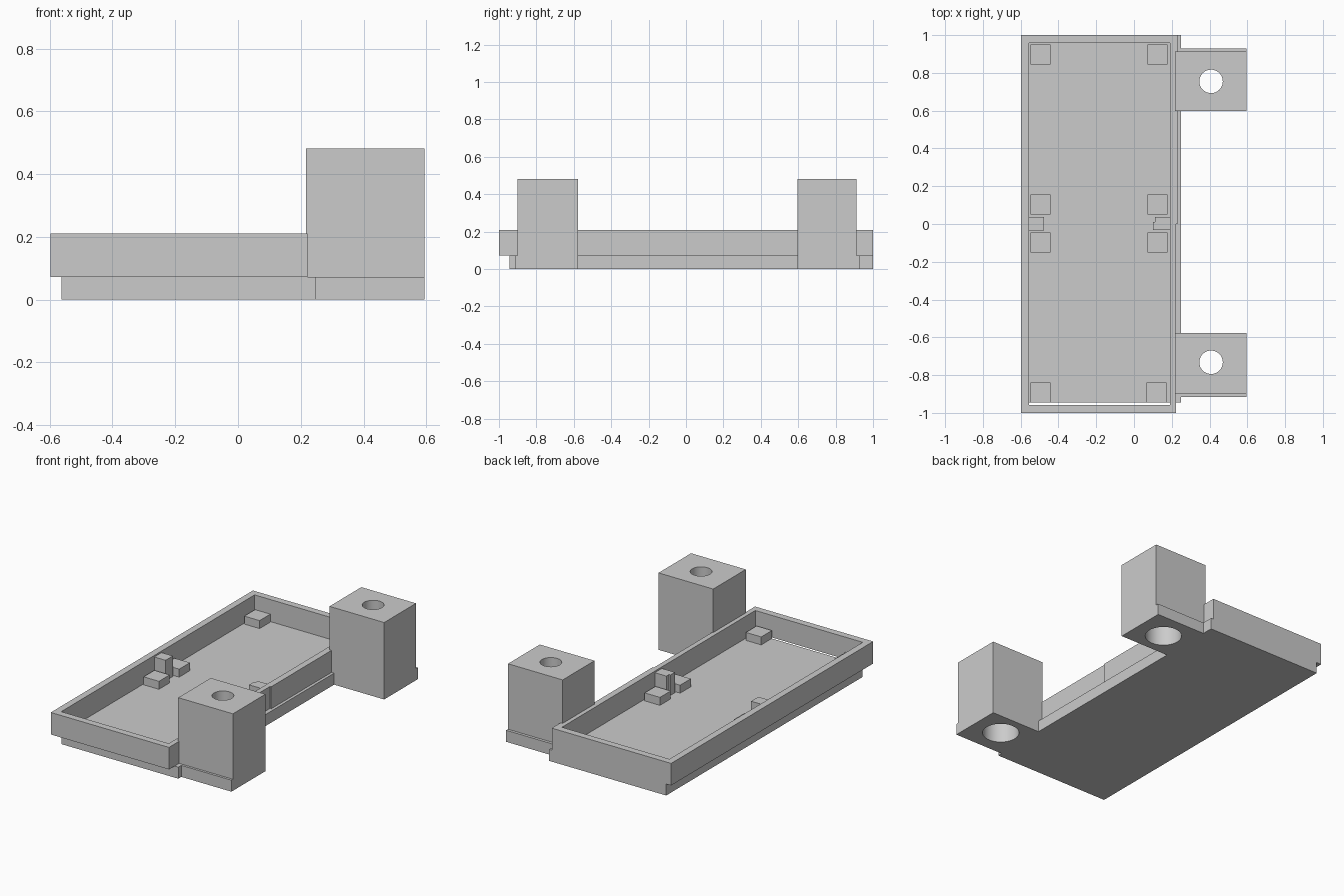
import bpy

cube = bpy.data.objects.get("Cube")
if cube:
    bpy.data.objects.remove(cube, do_unlink=True)

grey = bpy.data.materials.new("light_grey")
grey.use_nodes = True
colour = (0.6, 0.6, 0.6, 1)
grey.diffuse_color = colour
grey.node_tree.nodes["Principled BSDF"].inputs["Base Color"].default_value = colour

FLOOR, RIM, POST, TOP = 0.072, 0.21, 0.122, 0.482


def box(name, x, y, z):
    """Box spanning the given (low, high) ranges."""
    bpy.ops.mesh.primitive_cube_add(size=1)
    ob = bpy.context.object
    ob.name = name
    for v in ob.data.vertices:
        v.co = [(r[0] + r[1]) / 2 + c * (r[1] - r[0]) for r, c in zip((x, y, z), v.co)]
    ob.data.materials.append(grey)
    return ob


def bore(targets, name, x, y, radius, z0, z1):
    """Round hole through the targets, from z0 to z1."""
    bpy.ops.mesh.primitive_cylinder_add(vertices=64, radius=radius, depth=z1 - z0,
                                        location=(x, y, (z0 + z1) / 2))
    cutter = bpy.context.object
    cutter.name = name
    cutter.data.materials.append(grey)
    cutter.hide_render = True
    cutter.hide_set(True)
    for ob in targets:
        mod = ob.modifiers.new(name, "BOOLEAN")
        mod.operation = "DIFFERENCE"
        mod.solver = "EXACT"
        mod.object = cutter


# Floor plate, stopping just short of the front wall
box("floor_plate", (-0.563, 0.248), (-0.945, 1), (0, FLOOR))

# Tray walls; the right wall is slightly thicker in its back half
wall_z = (FLOOR, RIM)
box("left_tray_wall", (-0.597, -0.555), (-1, 1), wall_z)
box("front_tray_wall", (-0.555, 0.19), (-1, -0.957), wall_z)
box("back_tray_wall", (-0.555, 0.19), (0.957, 1), wall_z)
box("side_wall_front_half", (0.19, 0.222), (-1, 0), wall_z)
box("side_wall_back_half", (0.19, 0.23), (0, 1), wall_z)

# Support blocks in pairs along the tray
for i, y in enumerate((-0.893, -0.098, 0.102, 0.898)):
    for side, x in (("outer", -0.495), ("inner", 0.125 if i else 0.12)):
        box(f"{side}_support_block_{i + 1}", (x - 0.053, x + 0.053),
            (y - 0.053, y + 0.053), (FLOOR, POST))

# Locating tabs at mid length
box("outer_locating_tab", (-0.555, -0.477), (-0.035, 0.037), (FLOOR, 0.2))
box("inner_locating_tab", (0.11, 0.19), (0.01, 0.037), (FLOOR, 0.2))
box("inner_locating_tab_step", (0.1, 0.19), (-0.033, 0.01), (FLOOR, 0.2))

# Mounting towers on lugs, each with a stepped screw hole
for side, low, tower_back, lug, hole_y in (
        ("front", (-0.9, -0.578), None, (-0.915, -0.578), -0.732),
        ("back", (0.597, 0.912), None, (0.597, 0.93), 0.755)):
    tower = box(f"{side}_mounting_tower", (0.216, 0.595), low, (FLOOR, TOP))
    foot = box(f"{side}_mounting_lug", (0.248, 0.595), lug, (0, FLOOR))
    bore([tower, foot], f"{side}_screw_head_cutter", 0.408, hole_y, 0.107, -0.1, 0.32)
    bore([tower], f"{side}_screw_hole_cutter", 0.408, hole_y, 0.062, 0.2, 0.6)
    for ob in (tower, foot):
        bpy.context.view_layer.objects.active = ob
        bpy.ops.object.select_all(action="DESELECT")
        ob.select_set(True)
        for mod in list(ob.modifiers):
            bpy.ops.object.modifier_apply(modifier=mod.name)
        bpy.ops.object.shade_smooth_by_angle()
